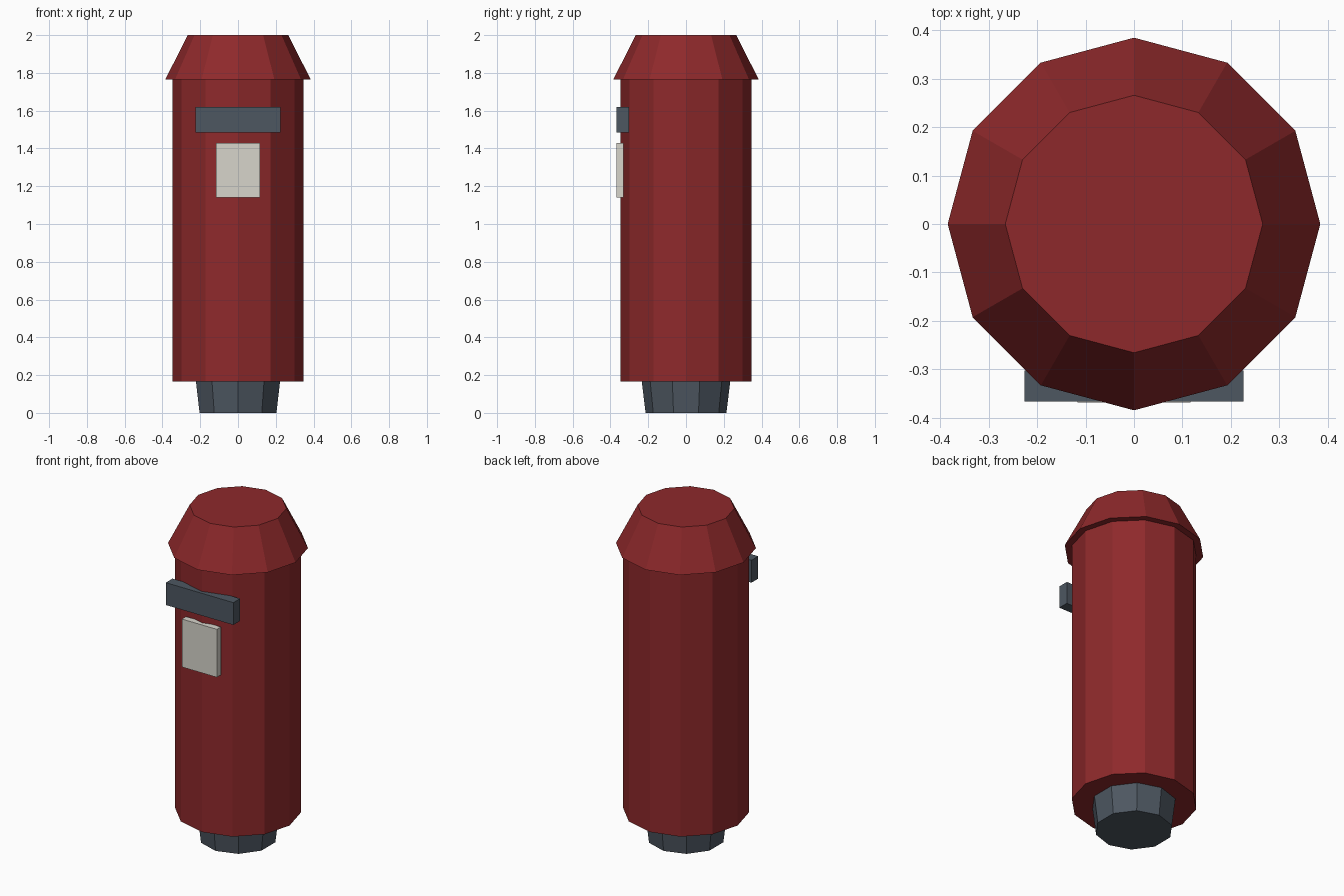
import bpy

if "Cube" in bpy.data.objects:
    bpy.data.objects.remove(bpy.data.objects["Cube"])


def material(name, rgb):
    m = bpy.data.materials.new(name)
    m.diffuse_color = (*rgb, 1)
    m.use_nodes = True
    m.node_tree.nodes["Principled BSDF"].inputs["Base Color"].default_value = m.diffuse_color
    return m


red = material("red_paint", (0.27, 0.022, 0.024))
slate = material("slate_metal", (0.075, 0.095, 0.12))
cream = material("cream_paper", (0.68, 0.66, 0.60))


def tapered(name, sides, r1, r2, z1, z2, mat):
    bpy.ops.mesh.primitive_cone_add(vertices=sides, radius1=r1, radius2=r2,
                                    depth=z2 - z1, location=(0, 0, (z1 + z2) / 2))
    ob = bpy.context.object
    ob.name = name
    ob.data.materials.append(mat)


def box(name, half_x, y1, y2, z1, z2, mat):
    bpy.ops.mesh.primitive_cube_add(size=1, location=(0, (y1 + y2) / 2, (z1 + z2) / 2))
    ob = bpy.context.object
    ob.name = name
    ob.scale = (half_x * 2, y2 - y1, z2 - z1)
    bpy.ops.object.transform_apply(location=False, rotation=False, scale=True)
    ob.data.materials.append(mat)


# Foot, pillar and flared cap
tapered("foot", 10, 0.214, 0.234, 0.0, 0.165, slate)
tapered("pillar_body", 12, 0.346, 0.346, 0.165, 1.765, red)
tapered("cap", 12, 0.385, 0.266, 1.765, 2.0, red)

# Letter slot and notice plate on the front
box("letter_slot", 0.226, -0.367, -0.303, 1.485, 1.62, slate)
box("notice_plate", 0.117, -0.369, -0.33, 1.14, 1.43, cream)
